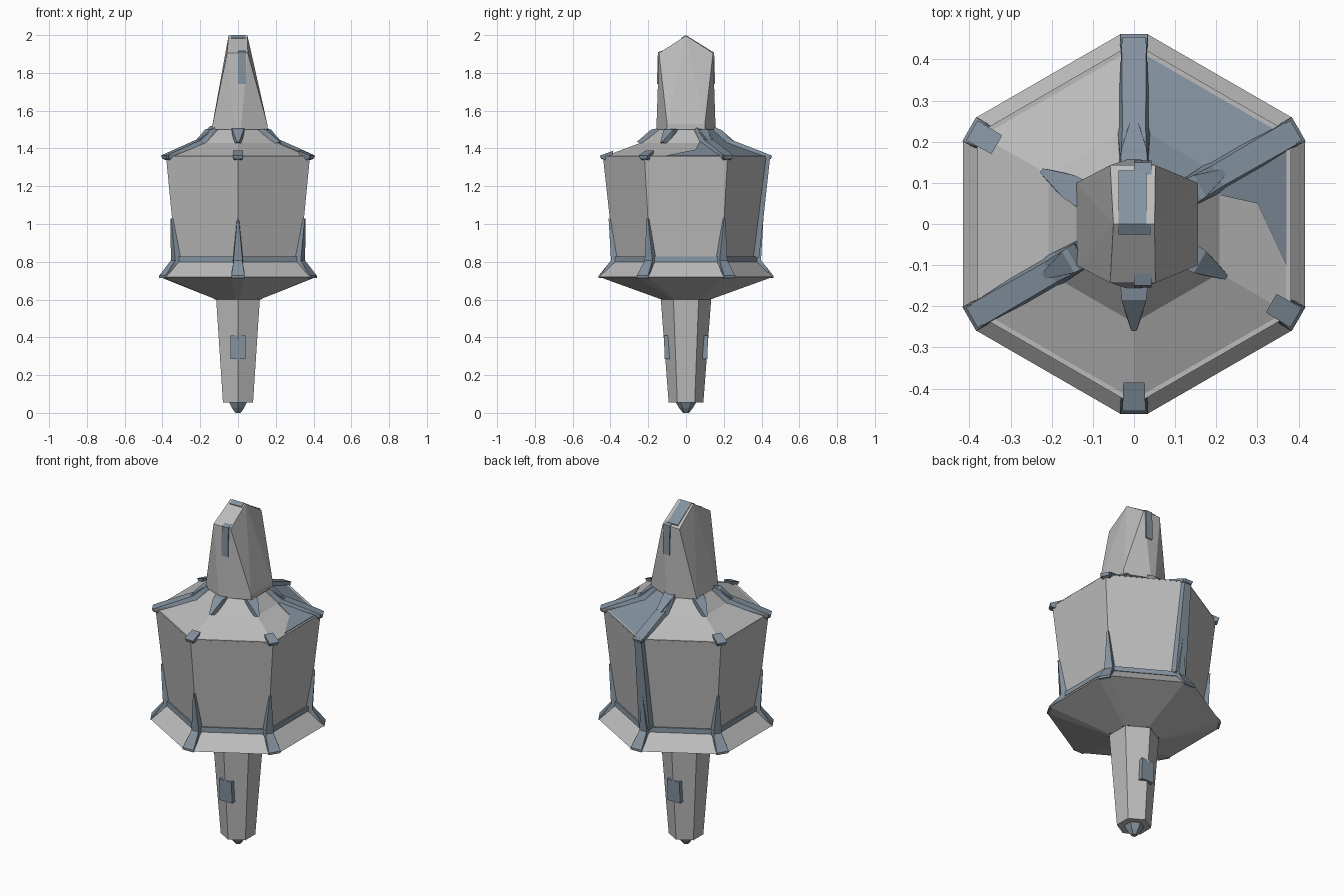
import bpy, bmesh, math
from mathutils import Vector

if "Cube" in bpy.data.objects:
    bpy.data.objects.remove(bpy.data.objects["Cube"])


def material(name, rgb):
    m = bpy.data.materials.new(name)
    m.diffuse_color = (*rgb, 1)
    m.use_nodes = True
    m.node_tree.nodes["Principled BSDF"].inputs["Base Color"].default_value = m.diffuse_color
    return m


GREY = material("stone_grey", (0.50, 0.50, 0.50))
BLUE = material("blue_grey_metal", (0.23, 0.29, 0.35))
CORNERS = [30 + 60 * k for k in range(6)]


def finish(name, bm, *mats):
    bmesh.ops.recalc_face_normals(bm, faces=bm.faces[:])
    bm.normal_update()
    me = bpy.data.meshes.new(name)
    bm.to_mesh(me)
    bm.free()
    for m in mats:
        me.materials.append(m)
    ob = bpy.data.objects.new(name, me)
    bpy.context.collection.objects.link(ob)
    return ob


def polar(a, r, s, z):
    """Point at radius r along angle a, shifted sideways by s."""
    a = math.radians(a)
    return Vector((r * math.cos(a) - s * math.sin(a), r * math.sin(a) + s * math.cos(a), z))


def loft(name, profile, *mats, chop=False):
    """Six-sided stack; profile holds (z, corner radius, corner half width)."""
    bm = bmesh.new()
    rings = []
    for z, r, w in profile:
        pts = [polar(a, r, s, z) for a in CORNERS for s in ((-w, w) if chop else (0,))]
        rings.append([bm.verts.new(p) for p in pts])
    n = len(rings[0])
    for lo, hi in zip(rings, rings[1:]):
        for i in range(n):
            j = (i + 1) % n
            bm.faces.new((lo[i], lo[j], hi[j], hi[i]))
    bm.faces.new(rings[0])
    bm.faces.new(rings[-1])
    return finish(name, bm, *mats)


def hull(name, pts, mat):
    bm = bmesh.new()
    for p in pts:
        bm.verts.new(p)
    res = bmesh.ops.convex_hull(bm, input=bm.verts[:])
    junk = [v for v in res["geom_interior"] if isinstance(v, bmesh.types.BMVert)]
    bmesh.ops.delete(bm, geom=junk, context='VERTS')
    bmesh.ops.dissolve_limit(bm, angle_limit=0.02, verts=bm.verts[:], edges=bm.edges[:])
    return finish(name, bm, mat)


def rib(name, a, path, mat=BLUE):
    """Strap in the plane of corner a; path holds (radius, half width, z)."""
    return hull(name, [polar(a, r, s * w, z) for r, w, z in path for s in (-1, 1)], mat)


# Lower shaft, its tip and collar
loft("lower_shaft", [(0.055, 0.092, 0), (0.61, 0.134, 0)], GREY)
loft("bottom_tip", [(0.0, 0.016, 0), (0.025, 0.036, 0), (0.06, 0.056, 0)], BLUE)

# Flange with clipped corners
loft("flange", [(0.60, 0.128, 0.008), (0.72, 0.46, 0.035), (0.805, 0.375, 0.012)], GREY, chop=True)

# Main body
loft("body", [(0.80, 0.378, 0), (1.36, 0.44, 0)], GREY)
loft("base_band", [(0.80, 0.392, 0), (0.828, 0.390, 0)], BLUE)

# Roof, with one sector in metal
roof = loft("roof", [(1.355, 0.44, 0), (1.43, 0.24, 0), (1.51, 0.15, 0)], GREY, BLUE)
metal_dir = Vector((math.cos(math.radians(60)), math.sin(math.radians(60)), 0))
for f in roof.data.polygons:
    flat = Vector((f.normal.x, f.normal.y, 0))
    if flat.length > 0.1 and flat.normalized().dot(metal_dir) > 0.95:
        f.material_index = 1


# Metal patch on the right roof sector
def roof_z(x):
    return 1.355 + 0.075 * (0.381 - x) / 0.173


patch = [(0.37, 0.2), (0.37, -0.1), (0.3, 0.05), (0.21, 0.07), (0.21, 0.115)]
half_a, half_b = [0, 1, 2], [0, 2, 3, 4]
for k, ids in enumerate((half_a, half_b)):
    hull(f"roof_patch_{k}", [(patch[i][0], patch[i][1], roof_z(patch[i][0]) + d)
                             for i in ids for d in (-0.004, 0.004)], BLUE)

# Corner fittings
for a in CORNERS:
    # Foot on the flange and tapering blade up the body edge
    rib(f"flange_foot_{a}", a, [(0.462, 0.034, 0.715), (0.462, 0.034, 0.727),
                                (0.44, 0.034, 0.748), (0.395, 0.022, 0.81),
                                (0.36, 0.022, 0.80), (0.40, 0.03, 0.715)])
    rib(f"edge_blade_{a}", a, [(0.396, 0.025, 0.79), (0.35, 0.03, 0.79),
                               (0.41, 0.004, 1.03), (0.395, 0.006, 1.03)])
    # Roof corner cap
    rib(f"roof_corner_{a}", a, [(0.455, 0.028, 1.362), (0.45, 0.02, 1.345),
                                (0.385, 0.026, 1.388), (0.40, 0.02, 1.33)])
    # Neck claw where the head meets the roof
    rib(f"neck_claw_{a}", a, [(0.185, 0.03, 1.50), (0.13, 0.035, 1.51),
                              (0.26, 0.006, 1.435), (0.22, 0.02, 1.42), (0.13, 0.035, 1.42)])
    # Collar stud under the flange
    rib(f"collar_stud_{a}", a, [(0.145, 0.025, 0.615), (0.12, 0.03, 0.63),
                                (0.132, 0.018, 0.60), (0.11, 0.02, 0.60)])

# Full roof ridges on three corners
for a in (30, 90, 210):
    rib(f"ridge_outer_{a}", a, [(0.44, 0.03, 1.368), (0.23, 0.028, 1.45),
                                (0.44, 0.03, 1.345), (0.23, 0.04, 1.41)])
    rib(f"ridge_inner_{a}", a, [(0.235, 0.028, 1.45), (0.15, 0.032, 1.52),
                                (0.235, 0.04, 1.41), (0.13, 0.04, 1.44)])

# Full-height strap on the back corner
rib("back_strap", 90, [(0.387, 0.034, 0.82), (0.34, 0.045, 0.82),
                       (0.446, 0.022, 1.36), (0.41, 0.03, 1.36)])

# Head: six-sided foot rising to a short roof-like ridge
head = [(-0.14, s * 0.10, 1.5) for s in (-1, 1)] + [(0.155, s * 0.10, 1.5) for s in (-1, 1)]
head += [(0.155, s * 0.1, 1.53) for s in (-1, 1)]
head += [(x, s * 0.157, 1.5) for x in (-0.015, 0.015) for s in (-1, 1)]
head += [(x, s * 0.143, 1.905) for x in (-0.058, 0.052) for s in (-1, 1)]
head += [(x, 0, 1.997) for x in (-0.05, 0.05)]
hull("head", head, GREY)


# Inlaid plates, front and back
def plate(name, x0, x1, ends):
    """Slab spanning x0..x1; ends holds side-profile points (y, z)."""
    hull(name, [(x, y, z) for x in (x0, x1) for y, z in ends], BLUE)


for s, label in ((-1, "front"), (1, "back")):
    plate(f"{label}_head_plate", 0.0, 0.042,
          [(s * 0.154, 1.74), (s * 0.149, 1.91), (s * 0.12, 1.92), (s * 0.12, 1.74)])
    plate(f"{label}_shaft_plate", -0.04, 0.04,
          [(s * 0.113, 0.285), (s * 0.117, 0.41), (s * 0.08, 0.41), (s * 0.08, 0.285)])
plate("crown_plate_back", -0.038, 0.03, [(0, 2.0), (0.13, 1.919), (0.13, 1.90), (0, 1.97)])
plate("crown_plate_front", -0.038, 0.04, [(0, 2.0), (-0.025, 1.986), (-0.02, 1.97), (0, 1.97)])
